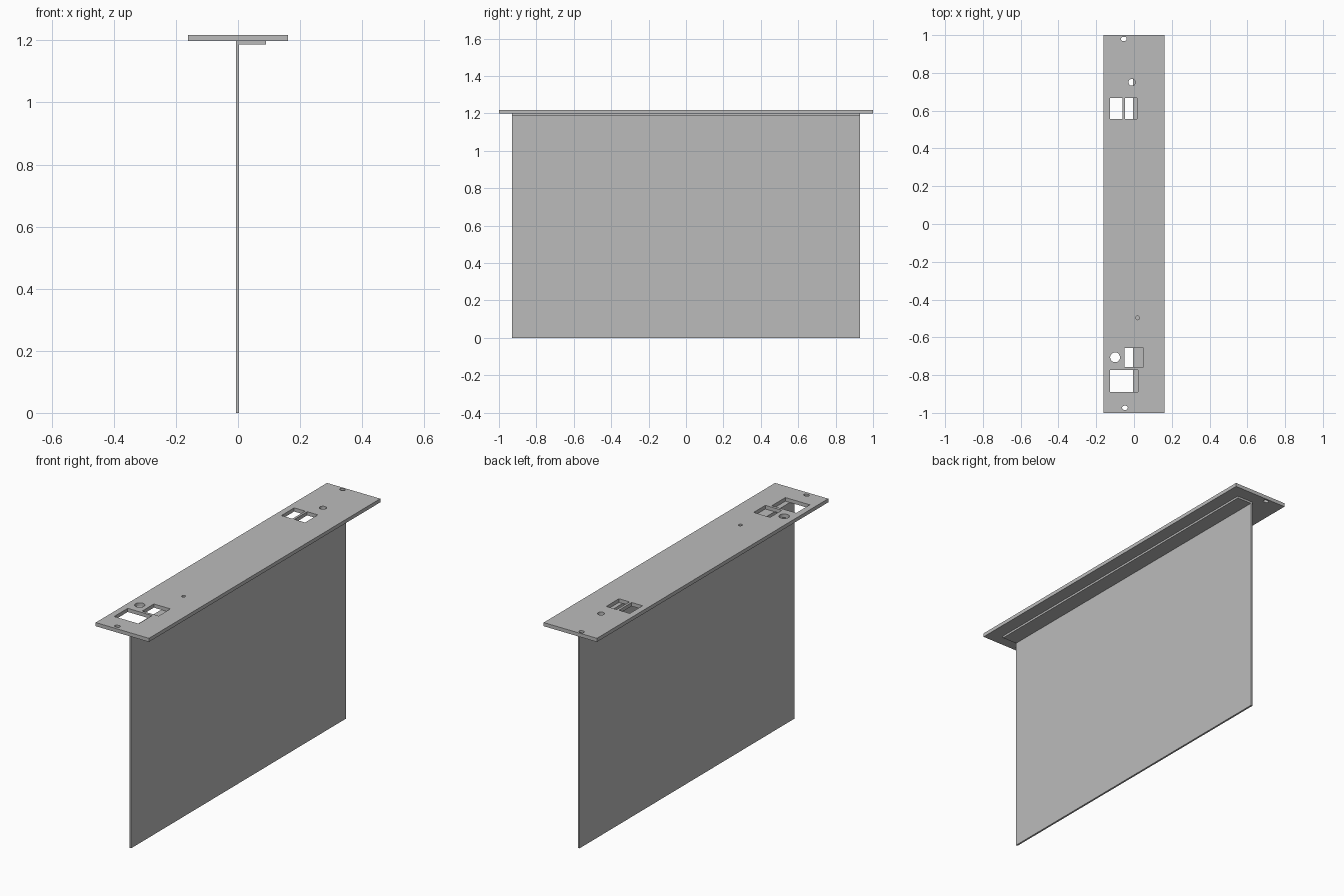
import bpy, bmesh, math

cube = bpy.data.objects.get("Cube")
if cube:
    bpy.data.objects.remove(cube, do_unlink=True)

# One plain grey for the whole part
grey = bpy.data.materials.new("plain_grey")
grey.use_nodes = True
colour = (0.5, 0.5, 0.5, 1)
grey.diffuse_color = colour
grey.node_tree.nodes["Principled BSDF"].inputs["Base Color"].default_value = colour

PLATE_BOTTOM, PLATE_TOP = 1.198, 1.218


def rect(x0, x1, y0, y1):
    return [(x0, y0), (x1, y0), (x1, y1), (x0, y1)]


def slot(x, y, r, stretch=0.0, n=32):
    """Round outline, pulled out along x by stretch on each side."""
    pts = []
    for i in range(n):
        a = 2 * math.pi * (i + 0.5) / n
        pts.append((x + r * math.cos(a) + math.copysign(stretch, math.cos(a)), y + r * math.sin(a)))
    return pts


def extrude(name, outlines, z0, z1):
    """Make one object from flat outlines raised from z0 to z1."""
    bm = bmesh.new()
    for outline in outlines:
        face = bm.faces.new([bm.verts.new((x, y, z0)) for x, y in outline])
        raised = bmesh.ops.extrude_face_region(bm, geom=[face])["geom"]
        verts = [v for v in raised if isinstance(v, bmesh.types.BMVert)]
        bmesh.ops.translate(bm, verts=verts, vec=(0, 0, z1 - z0))
    bmesh.ops.recalc_face_normals(bm, faces=bm.faces)
    mesh = bpy.data.meshes.new(name)
    bm.to_mesh(mesh)
    bm.free()
    mesh.materials.append(grey)
    obj = bpy.data.objects.new(name, mesh)
    bpy.context.collection.objects.link(obj)
    return obj


# Top plate with its connector openings
plate = extrude("top_plate", [rect(-0.161, 0.161, -1, 1)], PLATE_BOTTOM, PLATE_TOP)
openings = [
    rect(-0.127, -0.061, 0.557, 0.667),
    rect(-0.048, 0.016, 0.557, 0.667),
    rect(-0.05, 0.05, -0.757, -0.656),
    rect(-0.127, 0.021, -0.889, -0.772),
    slot(-0.1, -0.706, 0.026),
    slot(-0.011, 0.75, 0.018),
    slot(0.019, -0.497, 0.01),
    slot(-0.054, 0.98, 0.011, 0.004),
    slot(-0.048, -0.973, 0.011, 0.004),
]
cutter = extrude("opening_cutter", openings, PLATE_BOTTOM - 0.1, PLATE_TOP + 0.1)
cutter.hide_render = True
cut = plate.modifiers.new("openings", "BOOLEAN")
cut.operation = "DIFFERENCE"
cut.solver = "EXACT"
cut.object = cutter
bpy.context.view_layer.objects.active = plate
bpy.ops.object.modifier_apply(modifier=cut.name)
bpy.data.objects.remove(cutter, do_unlink=True)

# Round openings shade smooth, all other edges stay sharp
bpy.ops.object.select_all(action="DESELECT")
plate.select_set(True)
bpy.ops.object.shade_smooth_by_angle(angle=math.radians(30))

# Hanging panel and the folded flange that carries it under the plate
extrude("hanging_panel", [rect(-0.006, 0.004, -0.93, 0.93)], 0, PLATE_BOTTOM)
extrude("mounting_flange", [rect(0.004, 0.09, -0.93, 0.93)], 1.187, PLATE_BOTTOM)
